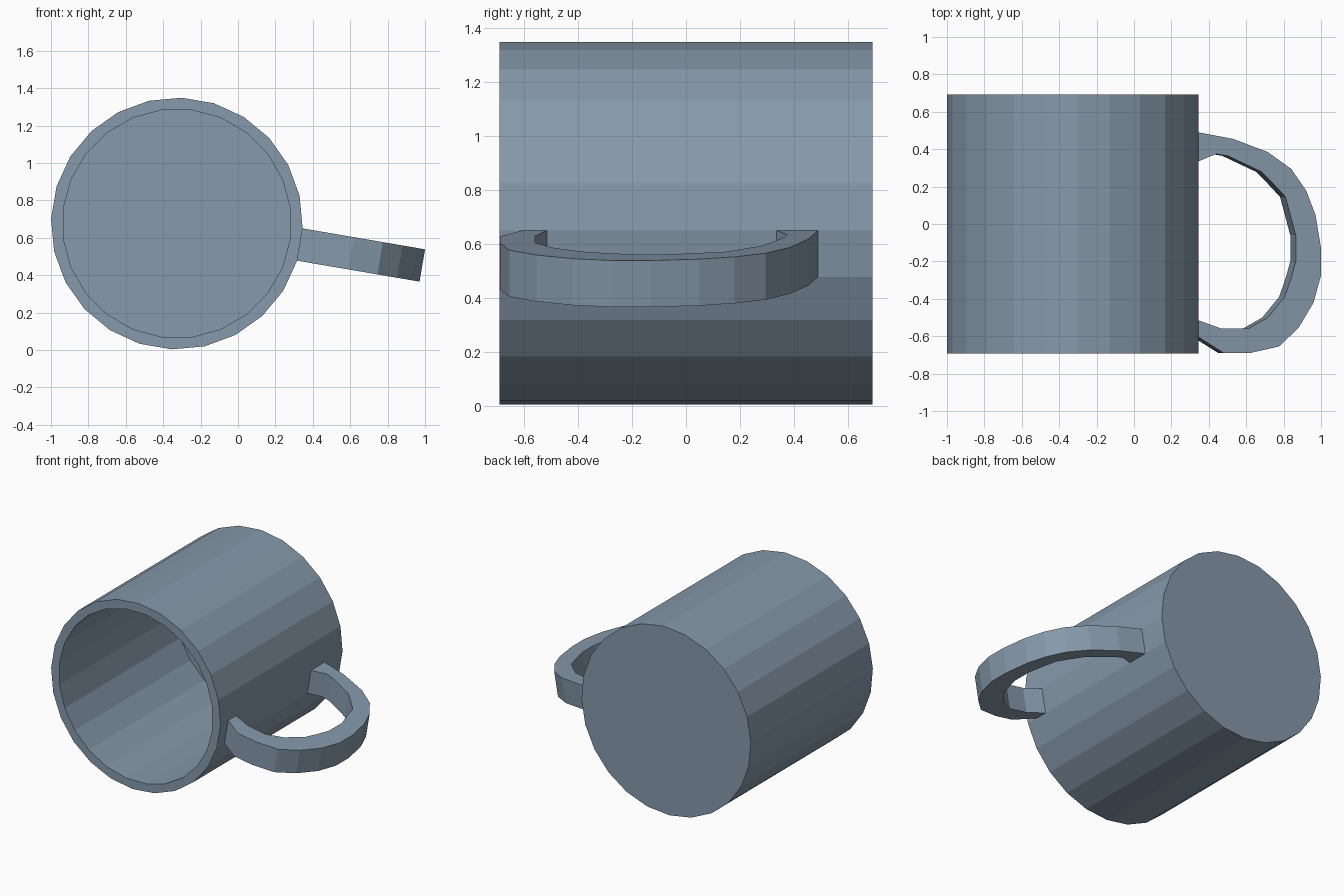
import bpy, bmesh, math
from mathutils import Vector

if "Cube" in bpy.data.objects:
    bpy.data.objects.remove(bpy.data.objects["Cube"])

CX, CZ, SIDES = -0.327, 0.676, 24

slate = bpy.data.materials.new("slate")
slate.diffuse_color = (0.24, 0.32, 0.405, 1)
slate.use_nodes = True
slate.node_tree.nodes["Principled BSDF"].inputs["Base Color"].default_value = slate.diffuse_color


def make_object(name, bm):
    bmesh.ops.recalc_face_normals(bm, faces=bm.faces[:])
    mesh = bpy.data.meshes.new(name)
    bm.to_mesh(mesh)
    bm.free()
    mesh.materials.append(slate)
    obj = bpy.data.objects.new(name, mesh)
    bpy.context.collection.objects.link(obj)
    return obj


def ring(bm, radius, y, offset):
    verts = []
    for i in range(SIDES):
        a = math.radians(offset) + 2 * math.pi * i / SIDES
        verts.append(bm.verts.new((CX + radius * math.cos(a), y, CZ + radius * math.sin(a))))
    return verts


def bridge(bm, a, b):
    n = len(a)
    for i in range(n):
        j = (i + 1) % n
        bm.faces.new((a[i], a[j], b[j], b[i]))


# Cup: lying on its side, open towards the front
bm = bmesh.new()
rings = [ring(bm, 0.673, 0.692, -2.2), ring(bm, 0.673, -0.692, -2.2),
         ring(bm, 0.612, -0.692, -7.5), ring(bm, 0.612, 0.62, -7.5)]
for a, b in zip(rings, rings[1:]):
    bridge(bm, a, b)
bm.faces.new(rings[0])
bm.faces.new(rings[-1])
make_object("cup", bm)

# Handle: flat curved bar growing square out of one facet of the cup
outer = [(0.345, 0.49), (0.53, 0.455), (0.715, 0.385), (0.84, 0.295), (0.92, 0.18),
         (0.97, 0.05), (1.0, -0.13), (1.0, -0.275), (0.96, -0.42), (0.88, -0.555),
         (0.775, -0.655), (0.62, -0.69), (0.48, -0.69), (0.345, -0.605)]
inner = [(0.345, 0.335), (0.44, 0.375), (0.50, 0.365), (0.68, 0.28), (0.745, 0.215),
         (0.81, 0.145), (0.865, -0.06), (0.865, -0.2), (0.84, -0.29), (0.805, -0.39),
         (0.715, -0.50), (0.61, -0.56), (0.47, -0.56), (0.345, -0.515)]
tilt = math.radians(9.7)
drop = Vector((-math.sin(tilt), 0, -math.cos(tilt))) * 0.175


def handle_verts(bm, profile):
    top = [Vector((x, y, 0.65 - (x - 0.345) * math.tan(tilt))) for x, y in profile]
    return ([bm.verts.new(p) for p in top], [bm.verts.new(p + drop) for p in top])


bm = bmesh.new()
ot, ob = handle_verts(bm, outer)
it, ib = handle_verts(bm, inner)
sections = list(zip(ot, it, ib, ob))
for a, b in zip(sections, sections[1:]):
    bridge(bm, a, b)
bm.faces.new(sections[0])
bm.faces.new(sections[-1])
make_object("handle", bm)
